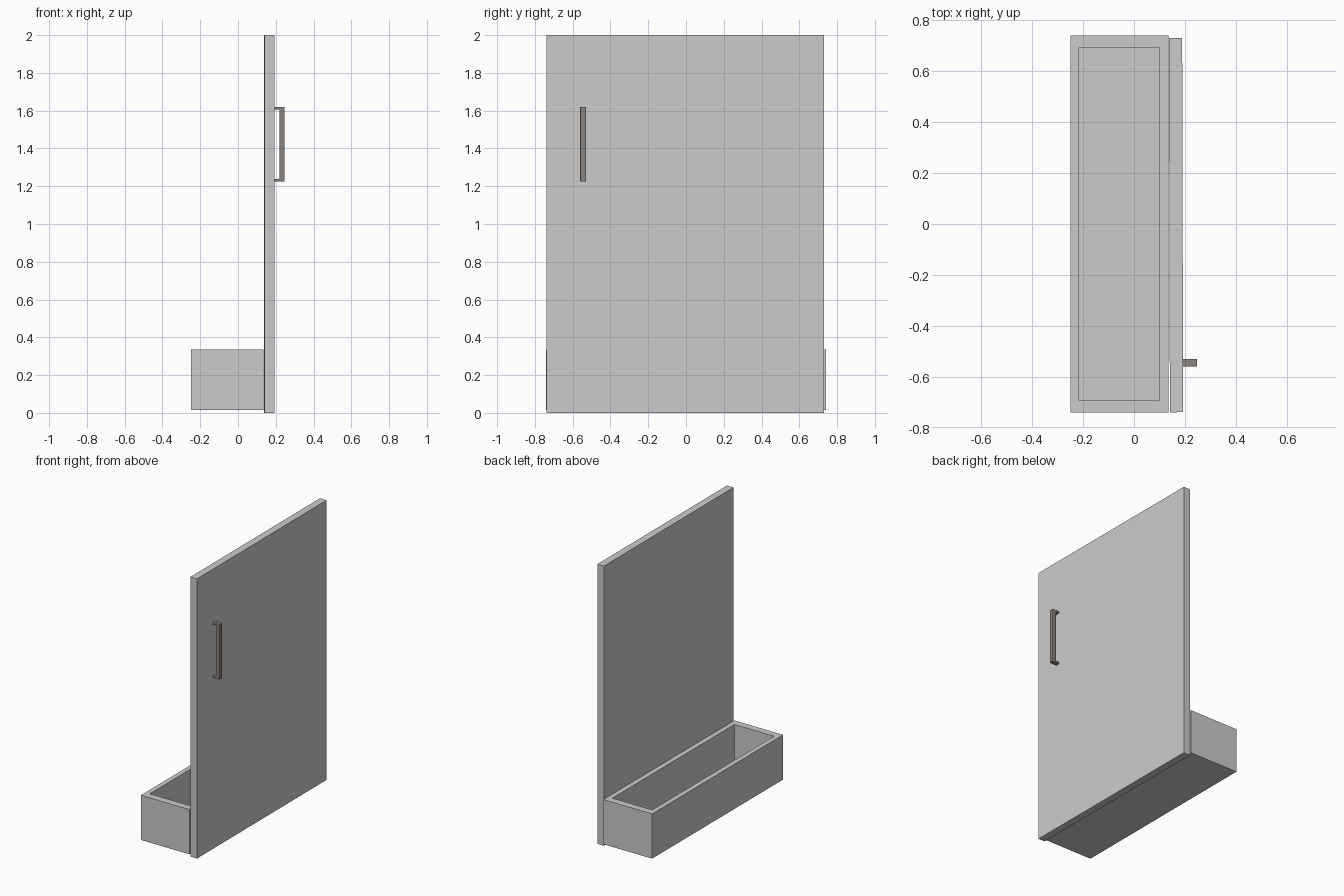
import bpy, bmesh
from mathutils import Matrix

if "Cube" in bpy.data.objects:
    bpy.data.objects.remove(bpy.data.objects["Cube"])


def make_object(name, bm, mat=None):
    bmesh.ops.recalc_face_normals(bm, faces=bm.faces)
    mesh = bpy.data.meshes.new(name)
    bm.to_mesh(mesh)
    bm.free()
    obj = bpy.data.objects.new(name, mesh)
    bpy.context.collection.objects.link(obj)
    if mat:
        mesh.materials.append(mat)
    return obj


def box(x0, x1, y0, y1, z0, z1):
    bm = bmesh.new()
    size = Matrix.Diagonal((x1 - x0, y1 - y0, z1 - z0, 1))
    mid = Matrix.Translation(((x0 + x1) / 2, (y0 + y1) / 2, (z0 + z1) / 2))
    bmesh.ops.create_cube(bm, size=1, matrix=mid @ size)
    return bm


# Tall door panel, turned very slightly about its vertical axis
panel = make_object("door_panel", box(-0.026, 0.026, -0.735, 0.735, 0, 2))
panel.location = (0.165, -0.004, 0)
panel.rotation_euler.z = 0.0025

# Open storage bin: inset the top face, then push it down to form the cavity
bm = box(-0.25, 0.135, -0.74, 0.74, 0.015, 0.335)
top = max(bm.faces, key=lambda f: f.calc_center_median().z)
inner = bmesh.ops.extrude_discrete_faces(bm, faces=[top])["faces"][0]
bm.free()

bm = box(-0.25, 0.135, -0.74, 0.74, 0.015, 0.335)
top = max(bm.faces, key=lambda f: f.calc_center_median().z)
bmesh.ops.inset_region(bm, faces=[top], thickness=0.01)
for v in top.verts:
    v.co.x = -0.215 if v.co.x < -0.05 else 0.10
    v.co.y = -0.69 if v.co.y < 0 else 0.69
cavity = bmesh.ops.extrude_face_region(bm, geom=[top])
bmesh.ops.delete(bm, geom=[top], context='FACES_ONLY')
for v in cavity["geom"]:
    if isinstance(v, bmesh.types.BMVert):
        v.co.z = 0.05
make_object("storage_bin", bm)

# Pull handle: bracket-shaped side profile extruded across its width
metal = bpy.data.materials.new("handle_metal")
metal.diffuse_color = (0.26, 0.23, 0.21, 1)
metal.use_nodes = True
metal.node_tree.nodes["Principled BSDF"].inputs["Base Color"].default_value = metal.diffuse_color
profile = [(0.188, 1.225), (0.247, 1.225), (0.247, 1.62), (0.188, 1.62),
           (0.188, 1.606), (0.219, 1.606), (0.219, 1.239), (0.188, 1.239)]
bm = bmesh.new()
face = bm.faces.new([bm.verts.new((x, -0.56, z)) for x, z in profile])
side = bmesh.ops.extrude_face_region(bm, geom=[face])
bmesh.ops.translate(bm, vec=(0, 0.03, 0),
                    verts=[g for g in side["geom"] if isinstance(g, bmesh.types.BMVert)])
handle = make_object("pull_handle", bm, metal)
bevel = handle.modifiers.new("soft_edges", 'BEVEL')
bevel.width = 0.002
bevel.segments = 2
